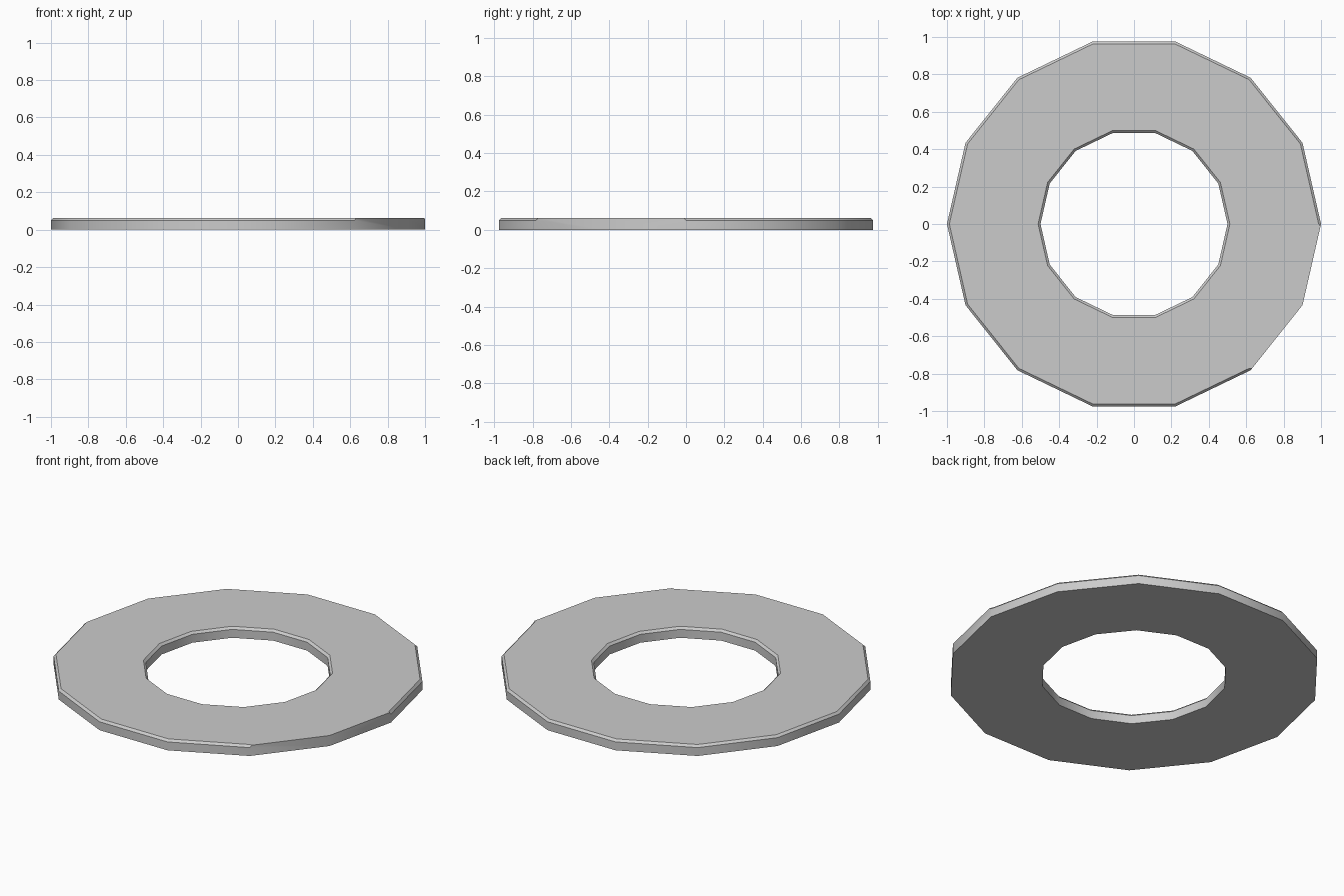
import bpy, bmesh
from math import cos, sin, tau, radians

if "Cube" in bpy.data.objects:
    bpy.data.objects.remove(bpy.data.objects["Cube"])

SIDES, OUTER, INNER = 14, 1.0, 0.5
HEIGHT, CHAMFER = 0.062, 0.0125

bm = bmesh.new()


def loop(radius, z):
    return [bm.verts.new((radius * cos(tau * i / SIDES), radius * sin(tau * i / SIDES), z))
            for i in range(SIDES)]


# Flat ring: four loops of vertices joined all the way round
loops = [loop(OUTER, 0), loop(OUTER, HEIGHT), loop(INNER, HEIGHT), loop(INNER, 0)]
for k in range(4):
    a, b = loops[k], loops[(k + 1) % 4]
    for i in range(SIDES):
        j = (i + 1) % SIDES
        bm.faces.new((a[i], a[j], b[j], b[i]))
bmesh.ops.recalc_face_normals(bm, faces=bm.faces)

# Chamfer both top rims, leaving the last two outer sides square
edges = []
for ring, skipped in ((loops[1], (SIDES - 2, SIDES - 1)), (loops[2], ())):
    for i in range(SIDES):
        if i not in skipped:
            edges.append(bm.edges.get((ring[i], ring[(i + 1) % SIDES])))
bmesh.ops.bevel(bm, geom=edges, offset=CHAMFER, offset_type='OFFSET',
                segments=1, profile=0.5, affect='EDGES', clamp_overlap=True)

mesh = bpy.data.meshes.new("washer_ring")
bm.to_mesh(mesh)
bm.free()
ring_obj = bpy.data.objects.new("washer_ring", mesh)
bpy.context.collection.objects.link(ring_obj)

# Soft shading round the walls, crisp chamfer edges
bpy.context.view_layer.objects.active = ring_obj
ring_obj.select_set(True)
bpy.ops.object.shade_smooth_by_angle(angle=radians(30))
